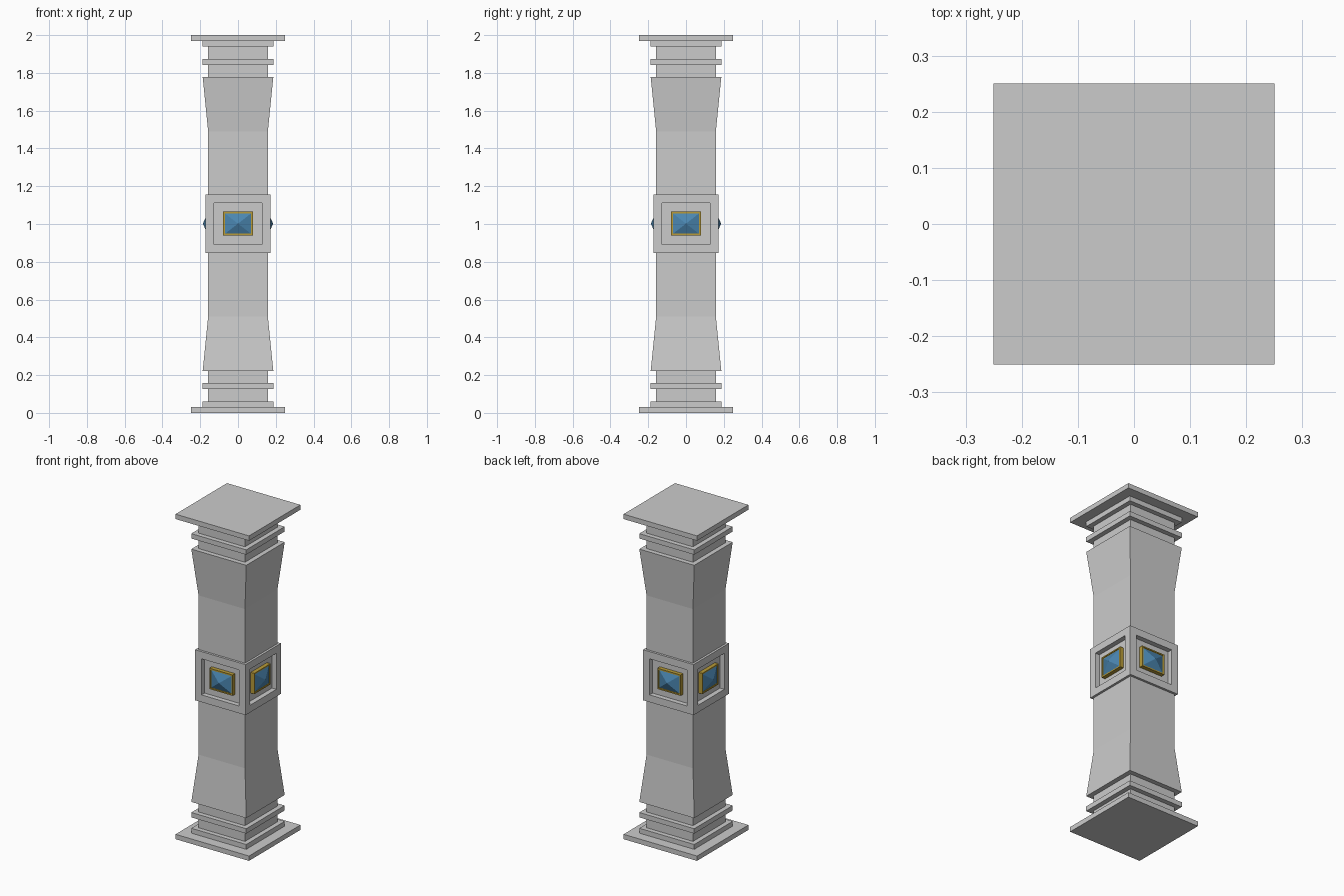
import bpy, bmesh, math
from mathutils import Matrix

if "Cube" in bpy.data.objects:
    bpy.data.objects.remove(bpy.data.objects["Cube"])


def material(name, rgb):
    m = bpy.data.materials.new(name)
    m.diffuse_color = (*rgb, 1)
    m.use_nodes = True
    m.node_tree.nodes["Principled BSDF"].inputs["Base Color"].default_value = m.diffuse_color
    return m


def finish(bm, name, mat=None):
    bmesh.ops.recalc_face_normals(bm, faces=bm.faces)
    mesh = bpy.data.meshes.new(name)
    bm.to_mesh(mesh)
    bm.free()
    ob = bpy.data.objects.new(name, mesh)
    bpy.context.collection.objects.link(ob)
    if mat:
        mesh.materials.append(mat)
    return ob


def box(bm, lo, hi):
    size = [b - a for a, b in zip(lo, hi)]
    mid = [(a + b) / 2 for a, b in zip(lo, hi)]
    bmesh.ops.create_cube(bm, size=1, matrix=Matrix.Translation(mid) @ Matrix.Diagonal((*size, 1)))
    bm.normal_update()


def square_stack(name, profile):
    """Sweep a (half width, height) profile around a square."""
    bm = bmesh.new()
    rings = [[bm.verts.new((sx * w, sy * w, z)) for sx, sy in ((-1, -1), (1, -1), (1, 1), (-1, 1))]
             for w, z in profile]
    for a, b in zip(rings, rings[1:]):
        for i in range(4):
            j = (i + 1) % 4
            bm.faces.new((a[i], a[j], b[j], b[i]))
    bm.faces.new(rings[0])
    bm.faces.new(rings[-1])
    return finish(bm, name)


gold = material("gold", (0.48, 0.33, 0.04))
blue = material("blue_gem", (0.07, 0.24, 0.44))

# Lower and upper column halves: plinth, steps, neck ring, flared shaft
profile = [(.25, 0), (.25, .03), (.187, .03), (.187, .06), (.158, .06), (.158, .127),
           (.187, .127), (.187, .157), (.158, .157), (.158, .222), (.187, .222),
           (.158, .51), (.158, .846)]
square_stack("lower_column", profile)
square_stack("upper_column", [(w, 2 - z) for w, z in profile])

# Central band with a sunken window on each side
BAND, MID = 0.172, 1.002
bm = bmesh.new()
box(bm, (-BAND, -BAND, .846), (BAND, BAND, 1.157))
sides = [f for f in bm.faces if abs(f.normal.z) < 0.5]
for f in sides:
    bmesh.ops.inset_individual(bm, faces=[f], thickness=0.063)
    n = f.normal.copy()
    wall = bmesh.ops.extrude_discrete_faces(bm, faces=[f])["faces"][0]
    bmesh.ops.translate(bm, verts=wall.verts, vec=-0.03 * n)
finish(bm, "central_band")

# Gold setting and pyramid gem on each side
for k, side in enumerate(("front", "right", "back", "left")):
    turn = Matrix.Rotation(k * math.pi / 2, 4, 'Z')

    bm = bmesh.new()
    box(bm, (-.079, -.166, MID - .064), (.079, -.141, MID + .064))
    face = min(bm.faces, key=lambda f: f.normal.y)
    bmesh.ops.inset_individual(bm, faces=[face], thickness=0.011)
    floor = bmesh.ops.extrude_discrete_faces(bm, faces=[face])["faces"][0]
    bmesh.ops.translate(bm, verts=floor.verts, vec=(0, .004, 0))
    bm.transform(turn)
    finish(bm, side + "_gem_setting", gold)

    bm = bmesh.new()
    base = [bm.verts.new((x * .068, -.162, MID + z * .053))
            for x, z in ((-1, -1), (1, -1), (1, 1), (-1, 1))]
    tip = bm.verts.new((0, -.186, MID))
    bm.faces.new(base)
    for i in range(4):
        bm.faces.new((base[i], base[(i + 1) % 4], tip))
    bm.transform(turn)
    finish(bm, side + "_gem", blue)
